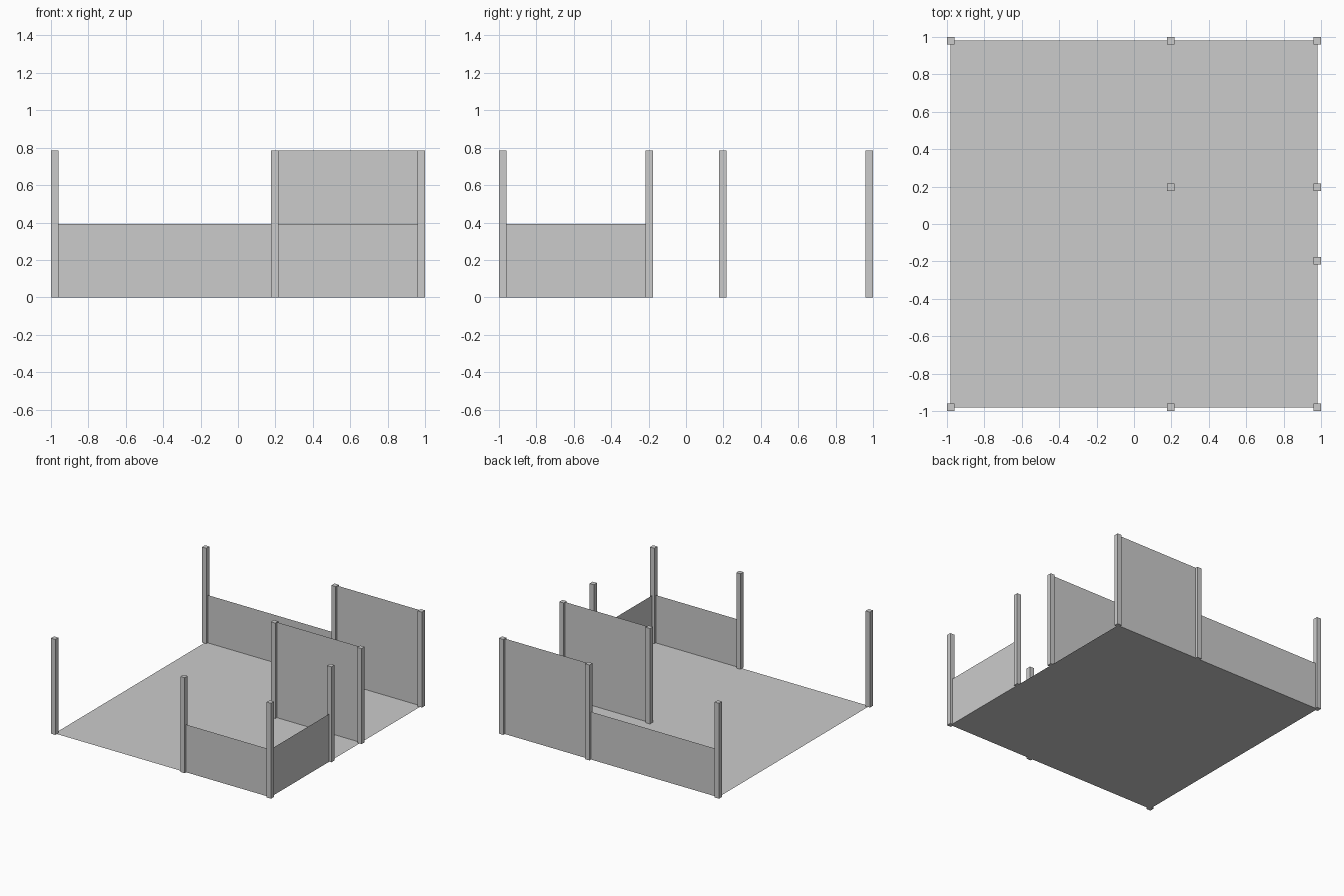
import bpy

if "Cube" in bpy.data.objects:
    bpy.data.objects.remove(bpy.data.objects["Cube"])

U = 2 / 5.1            # one plan unit (floor is 5 x 5, posts 0.1 thick)
POST = 0.1 * U
FULL, HALF = 2 * U, 1 * U
E, M = 2.5 * U, 0.5 * U   # outer edge and inner post offset


def mesh_object(name, verts, faces):
    mesh = bpy.data.meshes.new(name)
    mesh.from_pydata(verts, [], faces)
    obj = bpy.data.objects.new(name, mesh)
    bpy.context.collection.objects.link(obj)
    return obj


def post(name, x, y):
    bpy.ops.mesh.primitive_cube_add(size=1, location=(x, y, FULL / 2))
    obj = bpy.context.object
    obj.name = name
    obj.scale = (POST, POST, FULL)
    bpy.ops.object.transform_apply(location=False, rotation=False, scale=True)


def wall(name, a, b, height):
    # thin single-sheet wall between two post centres
    mesh_object(name, [(*a, 0), (*b, 0), (*b, height), (*a, height)], [(0, 1, 2, 3)])


# Floor sheet
mesh_object("floor", [(-E, -E, 0), (E, -E, 0), (E, E, 0), (-E, E, 0)], [(0, 1, 2, 3)])

# Corner and intermediate posts
posts = {
    "post_front_left": (-E, -E), "post_front_middle": (M, -E), "post_front_right": (E, -E),
    "post_back_left": (-E, E), "post_back_middle": (M, E), "post_back_right": (E, E),
    "post_inner": (M, M), "post_right_rear": (E, M), "post_right_front": (E, -M),
}
for name, (x, y) in posts.items():
    post(name, x, y)

# Full-height walls
wall("back_wall", (M, E), (E, E), FULL)
wall("partition_wall", (M, M), (E, M), FULL)

# Half-height walls
wall("back_low_wall", (-E, E), (M, E), HALF)
wall("front_low_wall", (M, -E), (E, -E), HALF)
wall("right_low_wall", (E, -E), (E, -M), HALF)
